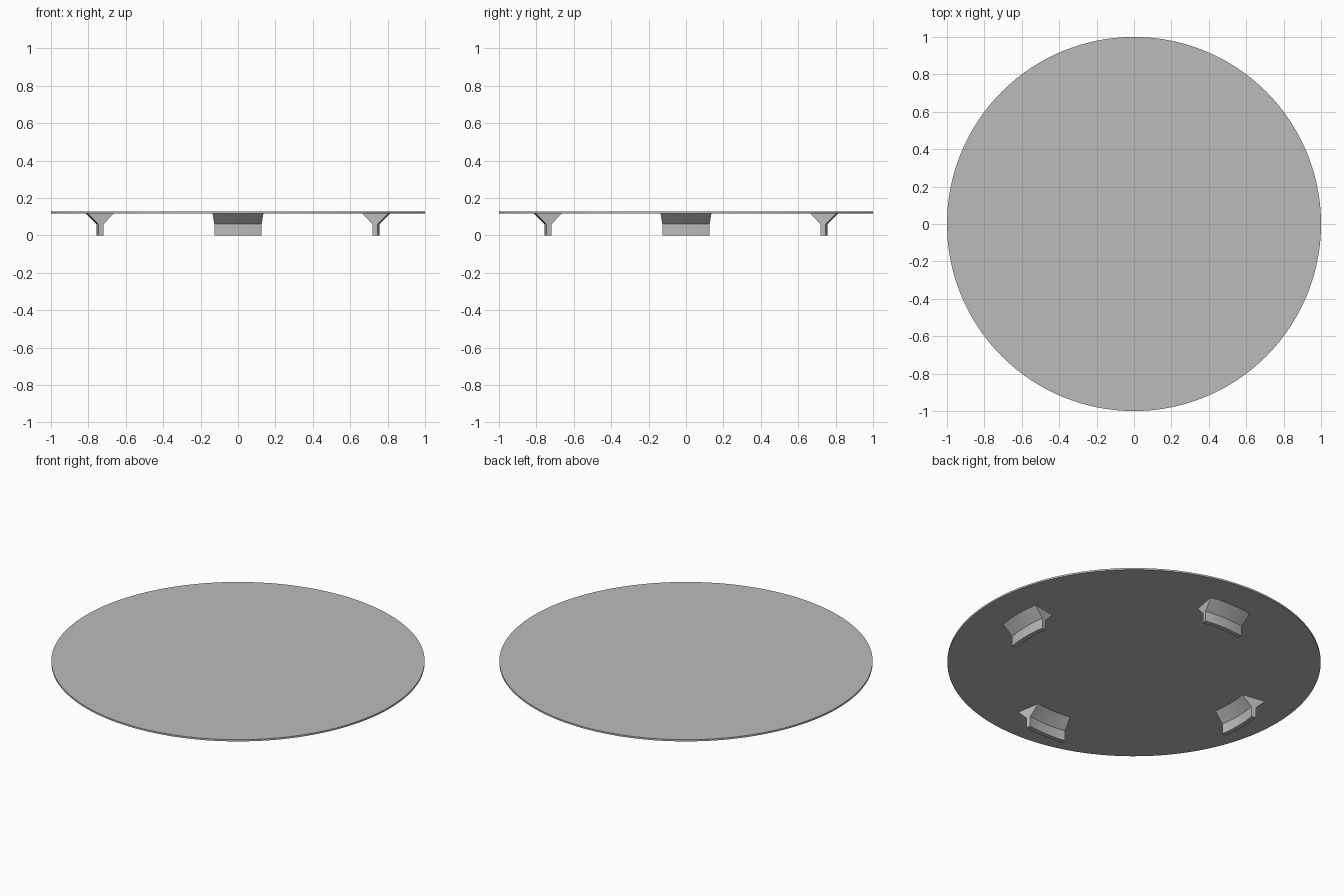
import bpy, bmesh
from math import radians, sin, cos, pi

cube = bpy.data.objects.get("Cube")
if cube:
    bpy.data.objects.remove(cube, do_unlink=True)

DISC_BOTTOM, DISC_TOP = 0.117, 0.127
HALF_ANGLE = radians(9.6)
ARC_STEPS = 12

grey = bpy.data.materials.new("plain_grey")
grey.use_nodes = True
grey.diffuse_color = (0.5, 0.5, 0.5, 1)
grey.node_tree.nodes["Principled BSDF"].inputs["Base Color"].default_value = (0.5, 0.5, 0.5, 1)


def finish(name, bm):
    """Turn a bmesh into a smooth-shaded object with sharp edges kept."""
    bmesh.ops.recalc_face_normals(bm, faces=bm.faces[:])
    mesh = bpy.data.meshes.new(name)
    bm.to_mesh(mesh)
    bm.free()
    mesh.materials.append(grey)
    obj = bpy.data.objects.new(name, mesh)
    bpy.context.collection.objects.link(obj)
    bpy.ops.object.select_all(action="DESELECT")
    obj.select_set(True)
    bpy.context.view_layer.objects.active = obj
    bpy.ops.object.shade_smooth_by_angle(angle=radians(25))
    return obj


# Thin round plate
bm = bmesh.new()
bmesh.ops.create_cone(bm, cap_ends=True, segments=128, radius1=1, radius2=1,
                      depth=DISC_TOP - DISC_BOTTOM)
bmesh.ops.translate(bm, vec=(0, 0, (DISC_TOP + DISC_BOTTOM) / 2), verts=bm.verts[:])
finish("round_plate", bm)

# Curved foot section as (radius, height): upright stem flaring out to the plate
STEM_IN, STEM_OUT, FLARE, STEM_TOP = 0.73, 0.757, 0.057, 0.06
section = [(STEM_IN, 0), (STEM_OUT, 0), (STEM_OUT, STEM_TOP),
           (STEM_OUT + FLARE, DISC_BOTTOM), (STEM_IN - FLARE, DISC_BOTTOM),
           (STEM_IN, STEM_TOP)]


def curved_foot(name, heading):
    """Sweep the section along a short arc centred on the heading."""
    bm = bmesh.new()
    rings = []
    for i in range(ARC_STEPS + 1):
        a = heading + HALF_ANGLE * (2 * i / ARC_STEPS - 1)
        rings.append([bm.verts.new((r * cos(a), r * sin(a), z)) for r, z in section])
    n = len(section)
    for near, far in zip(rings, rings[1:]):
        for k in range(n):
            m = (k + 1) % n
            bm.faces.new((near[k], near[m], far[m], far[k]))
    bm.faces.new(rings[0])
    bm.faces.new(rings[-1])
    finish(name, bm)


# Four feet, one per side
for i, side in enumerate(("left", "back", "right", "front")):
    curved_foot(side + "_foot", i * pi / 2)
